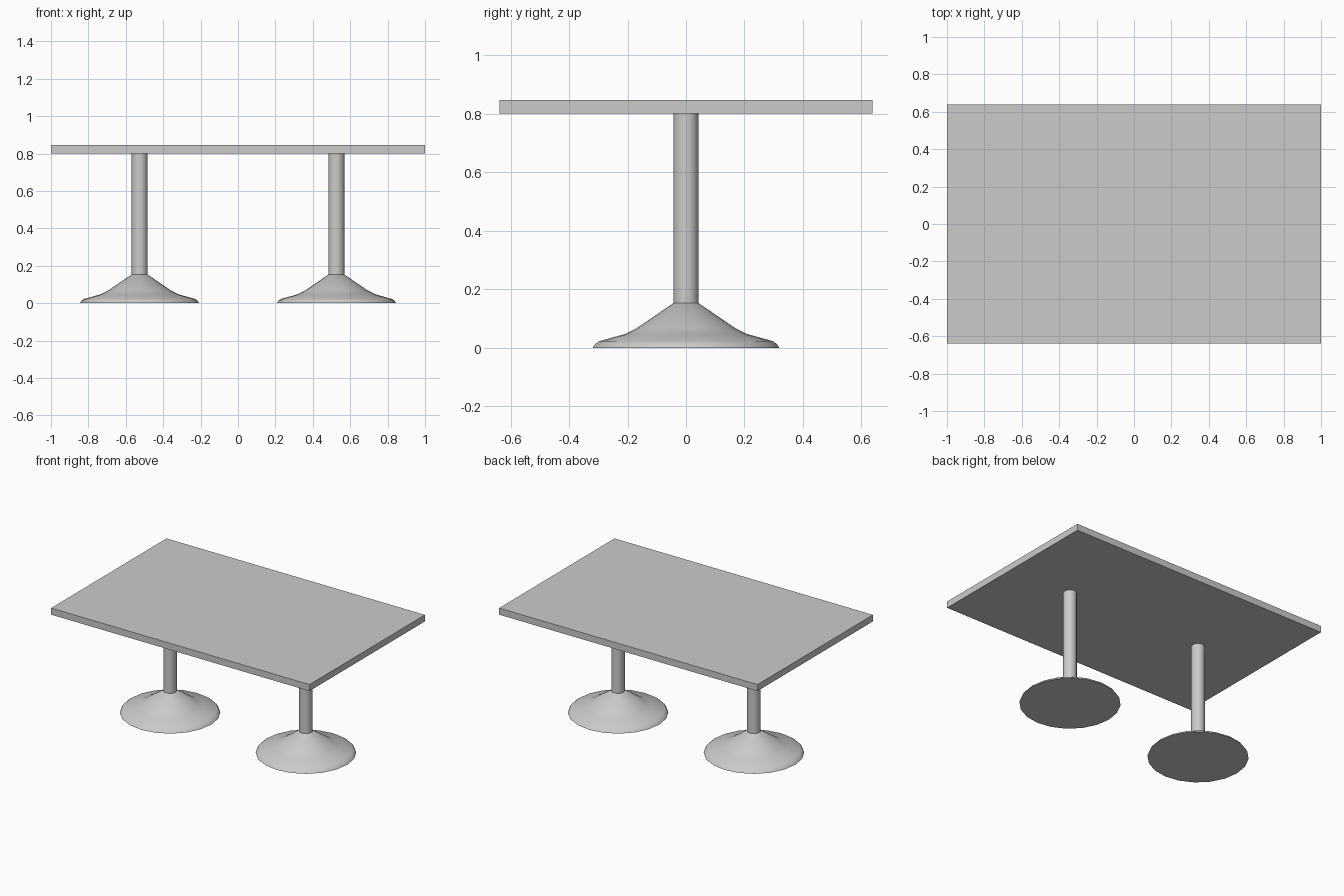
import bpy, bmesh, math

if "Cube" in bpy.data.objects:
    bpy.data.objects.remove(bpy.data.objects["Cube"])

grey = bpy.data.materials.new("light grey")
grey.diffuse_color = (0.6, 0.6, 0.59, 1)
grey.use_nodes = True
grey.node_tree.nodes["Principled BSDF"].inputs["Base Color"].default_value = grey.diffuse_color
SIDES = 20


def add_object(name, bm, smooth=False):
    bmesh.ops.recalc_face_normals(bm, faces=bm.faces)
    mesh = bpy.data.meshes.new(name)
    bm.to_mesh(mesh)
    bm.free()
    mesh.materials.append(grey)
    ob = bpy.data.objects.new(name, mesh)
    bpy.context.collection.objects.link(ob)
    if smooth:
        bpy.ops.object.select_all(action='DESELECT')
        ob.select_set(True)
        bpy.context.view_layer.objects.active = ob
        bpy.ops.object.shade_smooth_by_angle(angle=math.radians(35))
    return ob


def lathe(name, profile, x):
    """Capped solid of revolution from (radius, z) points."""
    bm = bmesh.new()
    rings = []
    for r, z in profile:
        rings.append([bm.verts.new((x + r * math.cos(2 * math.pi * i / SIDES),
                                    r * math.sin(2 * math.pi * i / SIDES), z))
                      for i in range(SIDES)])
    for a, b in zip(rings, rings[1:]):
        for i in range(SIDES):
            j = (i + 1) % SIDES
            bm.faces.new((a[i], a[j], b[j], b[i]))
    bm.faces.new(rings[0])
    bm.faces.new(rings[-1])
    return add_object(name, bm, True)


# Rectangular table top
bm = bmesh.new()
bmesh.ops.create_cube(bm, size=1)
for v in bm.verts:
    v.co.x *= 2.0
    v.co.y *= 1.276
    v.co.z = v.co.z * 0.046 + 0.824
add_object("table_top", bm)

# Two pedestals: flared foot and round column
foot = [(0.319, 0.0), (0.31, 0.014), (0.297, 0.023), (0.21, 0.047),
        (0.168, 0.068), (0.043, 0.153)]
for side, x in (("left", -0.526), ("right", 0.526)):
    lathe(side + "_foot", foot, x)
    lathe(side + "_column", [(0.043, 0.153), (0.043, 0.802)], x)
